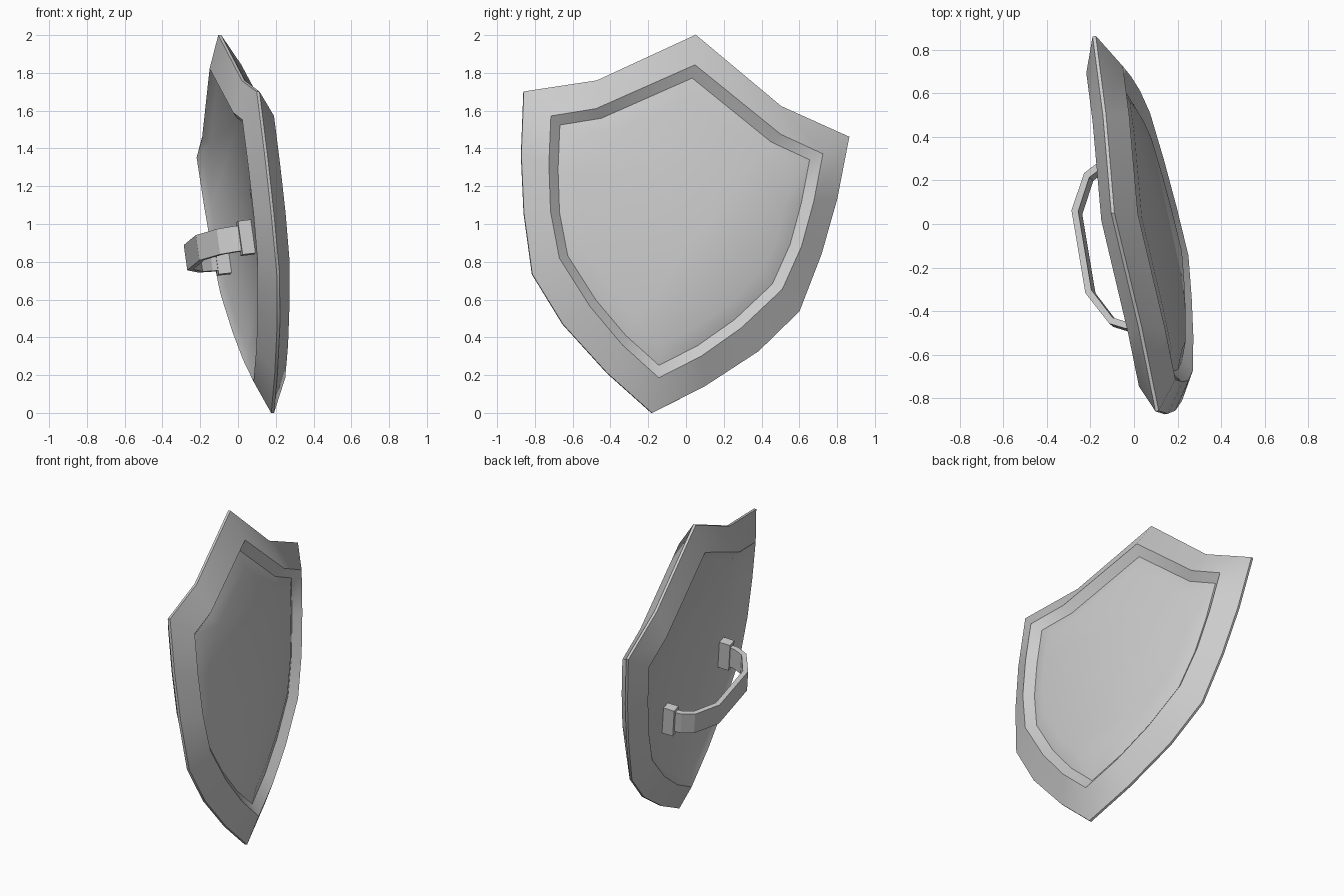
import bpy, bmesh, math
from mathutils import Vector, Matrix

if "Cube" in bpy.data.objects:
    bpy.data.objects.remove(bpy.data.objects["Cube"])

# One plain grey metal for everything
metal = bpy.data.materials.new("grey_metal")
metal.use_nodes = True
GREY = (0.6, 0.6, 0.6, 1)
metal.diffuse_color = GREY
metal.node_tree.nodes["Principled BSDF"].inputs["Base Color"].default_value = GREY

# Leaning frame: local x across the shield, y up it, z out of its face
across = Vector((-0.164, 0.977, -0.136)).normalized()
out = across.cross(Vector((-0.138, 0.113, 0.985))).normalized()
up = out.cross(across)
frame = Matrix((across, up, out)).transposed().to_4x4()
frame.translation = -0.207 * across - 0.047 * up


def finish(name, bm, smooth_angle=None):
    bmesh.ops.recalc_face_normals(bm, faces=bm.faces)
    mesh = bpy.data.meshes.new(name)
    bm.to_mesh(mesh)
    bm.free()
    mesh.transform(frame)
    mesh.materials.append(metal)
    obj = bpy.data.objects.new(name, mesh)
    bpy.context.collection.objects.link(obj)
    if smooth_angle:
        bpy.ops.object.select_all(action='DESELECT')
        obj.select_set(True)
        bpy.context.view_layer.objects.active = obj
        bpy.ops.object.shade_smooth_by_angle(angle=math.radians(smooth_angle))
    return obj


def mirrored(half):
    """Closed outline from a right half that runs peak to tip."""
    return half + [(-x, y) for x, y in reversed(half[1:-1])]


def scaled(outline, s, centre=1.05):
    return [(x * s, centre + (y - centre) * s) for x, y in outline]


def loft(bm, rings, cyclic_rings=False):
    """Bridge matching closed rings; cap the first and last."""
    loops = [[bm.verts.new(p) for p in ring] for ring in rings]
    n = len(loops[0])
    for a, b in zip(loops, loops[1:]):
        for i in range(n):
            j = (i + 1) % n
            bm.faces.new((a[i], a[j], b[j], b[i]))
    bm.faces.new(loops[0])
    bm.faces.new(loops[-1])


# Shield body: outer edge and rim ridge outlines
edge = mirrored([(0, 2.035), (0.5, 1.72), (0.882, 1.608), (0.856, 1.27), (0.806, 0.964),
                 (0.724, 0.647), (0.53, 0.405), (0.265, 0.18), (0, 0)])
ridge = mirrored([(0, 1.863), (0.501, 1.558), (0.737, 1.486), (0.718, 1.23), (0.68, 0.98),
                  (0.604, 0.739), (0.41, 0.505), (0.213, 0.325), (0, 0.179)])
layers = [
    (scaled(ridge, 0.92), 0.098),   # recessed back panel
    (ridge, 0.068),                 # back ridge
    (edge, 0.139), (edge, 0.154),   # thin outer edge
    (ridge, 0.24),                  # front ridge
    (scaled(ridge, 0.918), 0.20),   # groove
    (scaled(ridge, 0.79), 0.235),   # raised front panel
]
body = bmesh.new()
loft(body, [[(x, y, d) for x, y in ring] for ring, d in layers])
finish("shield_body", body, 46)

# Strap handle on the back: bent flat band
GRIP_Y, BAND = 0.9, 0.068
outer = [(0.4, 0.06), (0.39, -0.01), (0.354, -0.08), (0.195, -0.166)]
inner = [(0.365, 0.06), (0.36, 0.0), (0.33, -0.06), (0.185, -0.136)]
stations = list(zip(outer, inner))
stations += [((-a[0], a[1]), (-b[0], b[1])) for a, b in reversed(stations)]
strap = bmesh.new()
loft(strap, [[(a[0], GRIP_Y - BAND, a[1]), (a[0], GRIP_Y + BAND, a[1]),
              (b[0], GRIP_Y + BAND, b[1]), (b[0], GRIP_Y - BAND, b[1])]
             for a, b in stations])
finish("handle_strap", strap)

# Mounting blocks at the strap ends
for name, side in (("handle_block_left", 1), ("handle_block_right", -1)):
    block = bmesh.new()
    bmesh.ops.create_cube(block, size=1, matrix=Matrix.Translation((side * 0.385, GRIP_Y, 0.066))
                          @ Matrix.Diagonal((0.06, 0.18, 0.075, 1)))
    finish(name, block)
